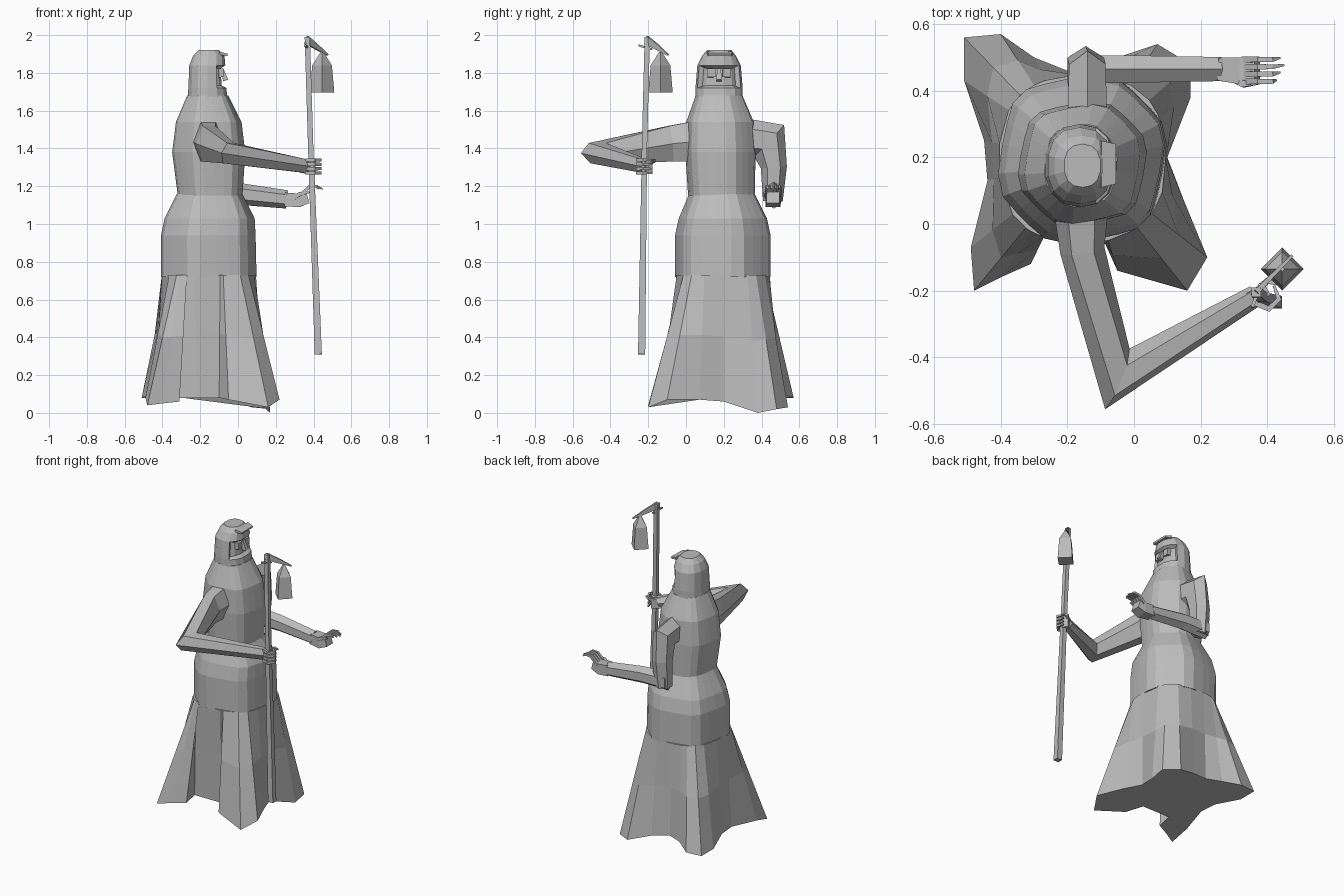
import bpy, bmesh, math
from mathutils import Vector

cube = bpy.data.objects.get("Cube")
if cube:
    bpy.data.objects.remove(cube)

GREY = (0.5, 0.5, 0.5, 1)
stone = bpy.data.materials.new("stone grey")
stone.use_nodes = True
stone.diffuse_color = GREY
stone.node_tree.nodes["Principled BSDF"].inputs["Base Color"].default_value = GREY


def finish(name, bm):
    bmesh.ops.recalc_face_normals(bm, faces=bm.faces)
    mesh = bpy.data.meshes.new(name)
    bm.to_mesh(mesh)
    bm.free()
    mesh.materials.append(stone)
    obj = bpy.data.objects.new(name, mesh)
    bpy.context.collection.objects.link(obj)
    return obj


def loft(rings):
    """Skin a list of equal-length point rings and close both ends."""
    bm = bmesh.new()
    loops = [[bm.verts.new(p) for p in ring] for ring in rings]
    n = len(loops[0])
    for a, b in zip(loops, loops[1:]):
        for i in range(n):
            j = (i + 1) % n
            bm.faces.new((a[i], a[j], b[j], b[i]))
    bm.faces.new(loops[0])
    bm.faces.new(loops[-1])
    return bm


def oval(z, x0, x1, y0, y1, n, fold=0.0, power=0.85):
    """Rounded-square ring filling the given bounds, with optional cloth folds."""
    pts = []
    for i in range(n):
        a = math.tau * (i + 0.5) / n
        c, s = math.cos(a), math.sin(a)
        k = 1 - fold * (i // 2 % 2)
        pts.append(((x0 + x1) / 2 + (x1 - x0) / 2 * k * math.copysign(abs(c) ** power, c),
                    (y0 + y1) / 2 + (y1 - y0) / 2 * k * math.copysign(abs(s) ** power, s), z))
    return pts


def tube(name, stations, side=(0, 0, 1), sides=4):
    """Limb through (centre, half width along side, half width across)."""
    path = [Vector(s[0]) for s in stations]
    rings = []
    for i, (p, w, h) in enumerate(stations):
        d = Vector()
        if i:
            d += (path[i] - path[i - 1]).normalized()
        if i < len(path) - 1:
            d += (path[i + 1] - path[i]).normalized()
        d.normalize()
        u = Vector(side)
        u = (u - d * u.dot(d)).normalized()
        v = d.cross(u)
        k = 1 / math.cos(math.pi / sides)
        rings.append([path[i] + u * w * k * math.cos(t) + v * h * k * math.sin(t)
                      for t in (math.tau * (j + 0.5) / sides for j in range(sides))])
    return finish(name, loft(rings))


# Flared skirt with a four-lobed hem
hem = [(.10, .2, .06), (.17, .38, 0), (.17, .48, .02), (.07, .54, .03), (-.08, .49, .08),
       (-.2, .46, .1), (-.3, .5, .1), (-.4, .57, .08), (-.51, .56, .08), (-.51, .43, .08),
       (-.45, .25, .1), (-.44, .13, .1), (-.49, -.07, .08), (-.48, -.2, .04), (-.4, -.16, .05),
       (-.31, -.12, .06), (-.31, -.03, .08), (-.22, -.03, .08), (-.1, -.03, .08),
       (-.05, -.14, .07), (.16, -.2, .03), (.22, -.1, .07), (.15, .07, .07)]
CX, CY = -0.155, 0.195


def waist_point(x, y, z):
    a = math.atan2(y - CY, x - CX)
    c, s = math.cos(a), math.sin(a)
    r = 0.25 / (abs(c) ** 2.5 + abs(s) ** 2.5) ** 0.4
    return (CX + r * c, CY + r * s, 0.73)


top = [waist_point(*p) for p in hem]
middle = [Vector(p).lerp(Vector(q), 0.52) for p, q in zip(hem, top)]
finish("skirt", loft([hem, middle, top]))

# Pleated hip panel of the robe
finish("hip_robe", loft([
    oval(.72, -.41, .10, -.06, .45, 24, .05),
    oval(.94, -.41, .095, -.06, .45, 24, .05),
    oval(1.03, -.39, .09, -.04, .43, 24, .05),
    oval(1.17, -.32, .02, .02, .36, 24, .05)]))

# Torso and shoulders
finish("torso", loft([
    oval(1.15, -.32, .025, .01, .365, 24, .04),
    oval(1.38, -.35, .04, -.005, .37, 24, .05),
    oval(1.54, -.33, .02, 0, .36, 24, .05),
    oval(1.68, -.27, -.05, .05, .30, 24, .04)]))

# Hood with a recessed face opening
hood = loft([
    oval(1.64, -.27, -.05, .05, .30, 14),
    oval(1.72, -.265, -.06, .05, .30, 14),
    oval(1.84, -.26, -.065, .06, .29, 14),
    oval(1.89, -.24, -.07, .085, .265, 14),
    oval(1.92, -.21, -.10, .11, .24, 14)])
hood.normal_update()
opening = [f for f in hood.faces
           if 1.7 < f.calc_center_median().z < 1.85 and f.normal.x > 0.6]
bmesh.ops.inset_region(hood, faces=opening, thickness=0.015, depth=-0.025)
finish("hood", hood)
tube("hood_brim", [((-.10, .18, 1.905), .008, .07), ((-.055, .18, 1.895), .006, .06)])

# Face details
for y in (.135, .215):
    tube("eye", [((-.11, y, 1.80), .025, .022), ((-.078, y, 1.80), .022, .02)])
tube("nose", [((-.085, .175, 1.82), .008, .01), ((-.065, .175, 1.76), .014, .014)], (1, 0, 0))

# Arm that holds the staff
tube("staff_arm", [
    ((-.16, .08, 1.44), .11, .075), ((-.155, -.08, 1.425), .095, .058),
    ((-.05, -.465, 1.375), .055, .085), ((.365, -.215, 1.305), .035, .028)], sides=6)
tube("staff_palm", [((.34, -.23, 1.305), .035, .02), ((.40, -.195, 1.305), .04, .02)])
for i in range(4):
    z = 1.27 + i * 0.023
    tube("staff_finger", [((.36, -.235, z), .009, .009), ((.405, -.255, z), .009, .009),
                          ((.435, -.225, z), .008, .008), ((.42, -.185, z), .004, .004)])
tube("staff_thumb", [((.37, -.2, 1.32), .01, .01), ((.40, -.17, 1.335), .009, .009),
                     ((.43, -.18, 1.34), .004, .004)])

# Outstretched arm
tube("free_upper_arm", [
    ((-.14, .28, 1.46), .06, .09), ((-.14, .44, 1.44), .055, .1),
    ((-.145, .465, 1.3), .055, .06), ((-.15, .46, 1.12), .05, .045)], (1, 0, 0), 6)
tube("free_forearm", [((-.19, .465, 1.165), .042, .055), ((.0, .465, 1.16), .041, .05),
                      ((.26, .465, 1.13), .036, .042)], (0, 1, 0), 6)
tube("free_palm", [((.25, .465, 1.13), .034, .036), ((.32, .46, 1.125), .04, .036),
                   ((.37, .46, 1.14), .034, .03)], (0, 1, 0))
for i in range(4):
    y = 0.428 + i * 0.022
    tube("free_finger", [((.33, y, 1.15), .009, .01), ((.375, y, 1.195), .008, .009),
                         ((.415, y, 1.2), .007, .007),
                         ((.45 - abs(i - 2) * .012, y + .005, 1.185), .003, .003)], (0, 1, 0))
tube("free_thumb", [((.29, .44, 1.13), .012, .012), ((.33, .42, 1.16), .01, .01),
                    ((.385, .425, 1.17), .004, .004)])

# Staff, hooked top and hanging lantern
tube("staff", [((.425, -.235, .31), .019, .019), ((.385, -.22, 1.4), .014, .014),
               ((.367, -.205, 1.99), .014, .014)], (1, 0, 0))
tube("hook", [((.362, -.21, 1.975), .022, .008), ((.42, -.15, 1.935), .014, .006),
              ((.475, -.095, 1.895), .004, .004)])
tube("hook_spur", [((.355, -.25, 1.945), .005, .005), ((.38, -.18, 1.925), .005, .005)])
LX, LY = 0.445, -0.135


def lantern_ring(z, r):
    return [(LX + r * math.cos(math.pi / 2 * i), LY + r * math.sin(math.pi / 2 * i), z)
            for i in range(4)]


finish("lantern", loft([lantern_ring(1.695, .065), lantern_ring(1.84, .052),
                        lantern_ring(1.91, .008)]))
